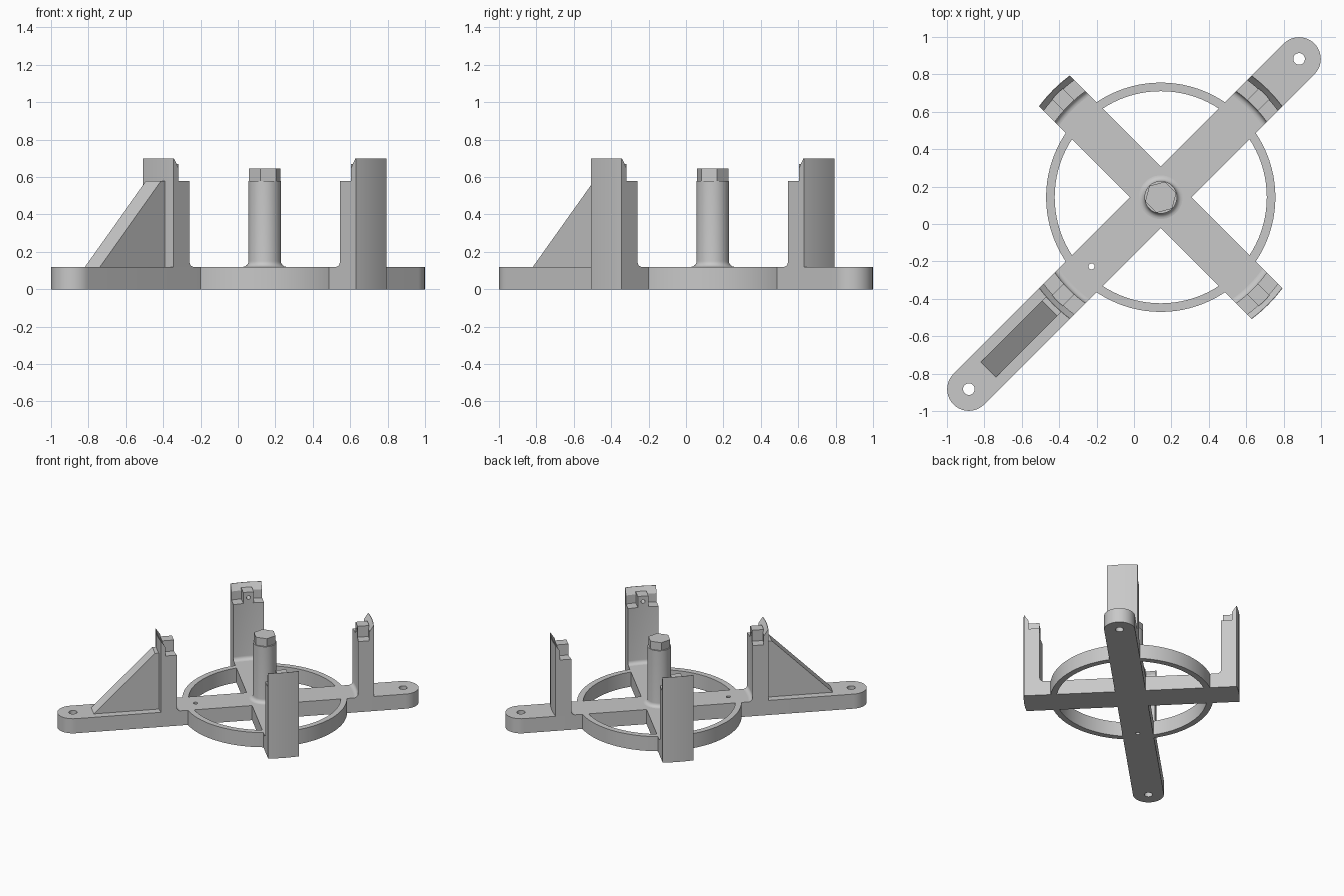
import bpy, bmesh, math
from mathutils import Matrix, Vector

if "Cube" in bpy.data.objects:
    bpy.data.objects.remove(bpy.data.objects["Cube"])

CX = CY = 0.143          # hub position
W = 0.116                # half width of the arms
H = 0.12                 # base thickness
R_OUT, R_IN, R_WALL = 0.813, 0.695, 0.778

grey = bpy.data.materials.new("light_grey")
grey.diffuse_color = (0.58, 0.58, 0.58, 1)
grey.use_nodes = True
grey.node_tree.nodes["Principled BSDF"].inputs["Base Color"].default_value = grey.diffuse_color


def loft(name, layers, angle=0.0, centre=(CX, CY)):
    """Stack closed loops of (x, y, z) points, cap both ends, turn about the hub."""
    bm = bmesh.new()
    loops = [[bm.verts.new(p) for p in layer] for layer in layers]
    n = len(loops[0])
    for a, b in zip(loops, loops[1:]):
        for i in range(n):
            j = (i + 1) % n
            bm.faces.new((a[i], a[j], b[j], b[i]))
    bm.faces.new(loops[0][::-1])
    bm.faces.new(loops[-1])
    bmesh.ops.recalc_face_normals(bm, faces=bm.faces)
    bm.transform(Matrix.Translation((*centre, 0)) @ Matrix.Rotation(math.radians(angle), 4, 'Z'))
    me = bpy.data.meshes.new(name)
    bm.to_mesh(me)
    bm.free()
    me.materials.append(grey)
    ob = bpy.data.objects.new(name, me)
    bpy.context.collection.objects.link(ob)
    return ob


def activate(ob):
    for o in bpy.context.selected_objects:
        o.select_set(False)
    ob.select_set(True)
    bpy.context.view_layer.objects.active = ob


def smooth(ob):
    activate(ob)
    bpy.ops.object.shade_smooth_by_angle(angle=math.radians(30))


def boolean(ob, other, op):
    activate(ob)
    m = ob.modifiers.new(op.lower(), 'BOOLEAN')
    m.operation, m.object, m.solver = op, other, 'EXACT'
    bpy.ops.object.modifier_apply(modifier=m.name)
    bpy.data.objects.remove(other)


def circle(r, z, n=64, start=0.0, x=0.0):
    return [(x + r * math.cos(start + math.tau * i / n), r * math.sin(start + math.tau * i / n), z)
            for i in range(n)]


def arc(r, half, n=8):
    """Points of an arc about the hub, from -half to +half in y."""
    return [(math.sqrt(r * r - t * t), t) for t in (half * (2 * i / n - 1) for i in range(n + 1))]


def sector(r0, r1, half, z):
    return [(x, y, z) for x, y in arc(r1, half) + arc(r0, half)[::-1]]


def prism(name, pts, z0, z1, angle=0.0):
    return loft(name, [[(x, y, z) for x, y in pts] for z in (z0, z1)], angle)


# Base: ring, long arm with round ends, short arm with arc ends
base = loft("base_frame", [circle(0.613, 0, 96), circle(0.613, H, 96)])
boolean(base, loft("ring_cutter", [circle(0.567, -0.1, 96), circle(0.567, 0.3, 96)]), 'DIFFERENCE')

FAR, NEAR = 1.046, -1.451
angs = [math.pi * (i / 20 - 0.5) for i in range(21)]
stadium = [(FAR + W * math.cos(a), W * math.sin(a)) for a in angs]
stadium += [(NEAR - W * math.cos(a), -W * math.sin(a)) for a in angs]
boolean(base, prism("long_arm", stadium, 0, H, 45), 'UNION')
ends = arc(R_OUT, W)
boolean(base, prism("short_arm", ends + [(-x, -y) for x, y in ends], 0, H, 135), 'UNION')

# Mounting holes and the small locating hole
for x, r in ((FAR, 0.031), (NEAR, 0.031), (-0.523, 0.016)):
    boolean(base, loft("hole_cutter", [circle(r, -0.1, 32, x=x), circle(r, 0.3, 32, x=x)], 45), 'DIFFERENCE')
smooth(base)

# Fillet steps shared by the posts and the centre pin: (height, extra reach)
F = 0.03
fillet = [(H + F * (1 - math.cos(a)), F * (1 - math.sin(a)))
          for a in (math.pi / 2 * i / 6 for i in range(7))]
fillet = [(H + F * (1 - math.sin(a)), F * (1 - math.cos(a)))
          for a in (math.pi / 2 * (1 - i / 6) for i in range(7))]
fillet = [(H + F - F * math.cos(a), F - F * math.sin(a))
          for a in (math.pi / 2 * i / 6 for i in range(7))]

# Four posts, each with a sloped lip and a drilled block
for k in range(4):
    ang = 45 + 90 * k
    post = loft(f"post_{k + 1}", [sector(R_IN - e, R_OUT, W, z) for z, e in fillet]
                + [sector(R_IN, R_OUT, W, 0.58)], ang)
    smooth(post)
    lip = loft(f"post_lip_{k + 1}", [sector(R_WALL, R_OUT, W, 0.58), sector(R_WALL, R_OUT, W, 0.65),
                                     sector(R_OUT - 0.003, R_OUT, W, 0.70)], ang)
    smooth(lip)
    block = loft(f"post_block_{k + 1}", [sector(R_IN, R_WALL + 0.005, 0.04, z) for z in (0.58, 0.67)], ang)
    hole = [[(x, y, 0.625 + z) for y, z, _ in circle(0.015, 0, 20)] for x in (0.6, 0.76)]
    boolean(block, loft("block_cutter", hole, ang), 'DIFFERENCE')
    smooth(block)

# Gusset bracing one post against the long arm
side = [(0.805, H), (1.303, H), (0.84, 0.58), (0.805, 0.58)]
loft("gusset", [[(x, y, z) for x, z in side] for y in (-0.057, 0.057)], 225)

# Centre pin with hexagonal top
pin = loft("centre_pin", [circle(0.087 + e, z, 48) for z, e in fillet] + [circle(0.087, 0.58, 48)])
smooth(pin)
loft("pin_hex_top", [circle(0.086, z, 6, math.radians(15)) for z in (0.58, 0.645)])
